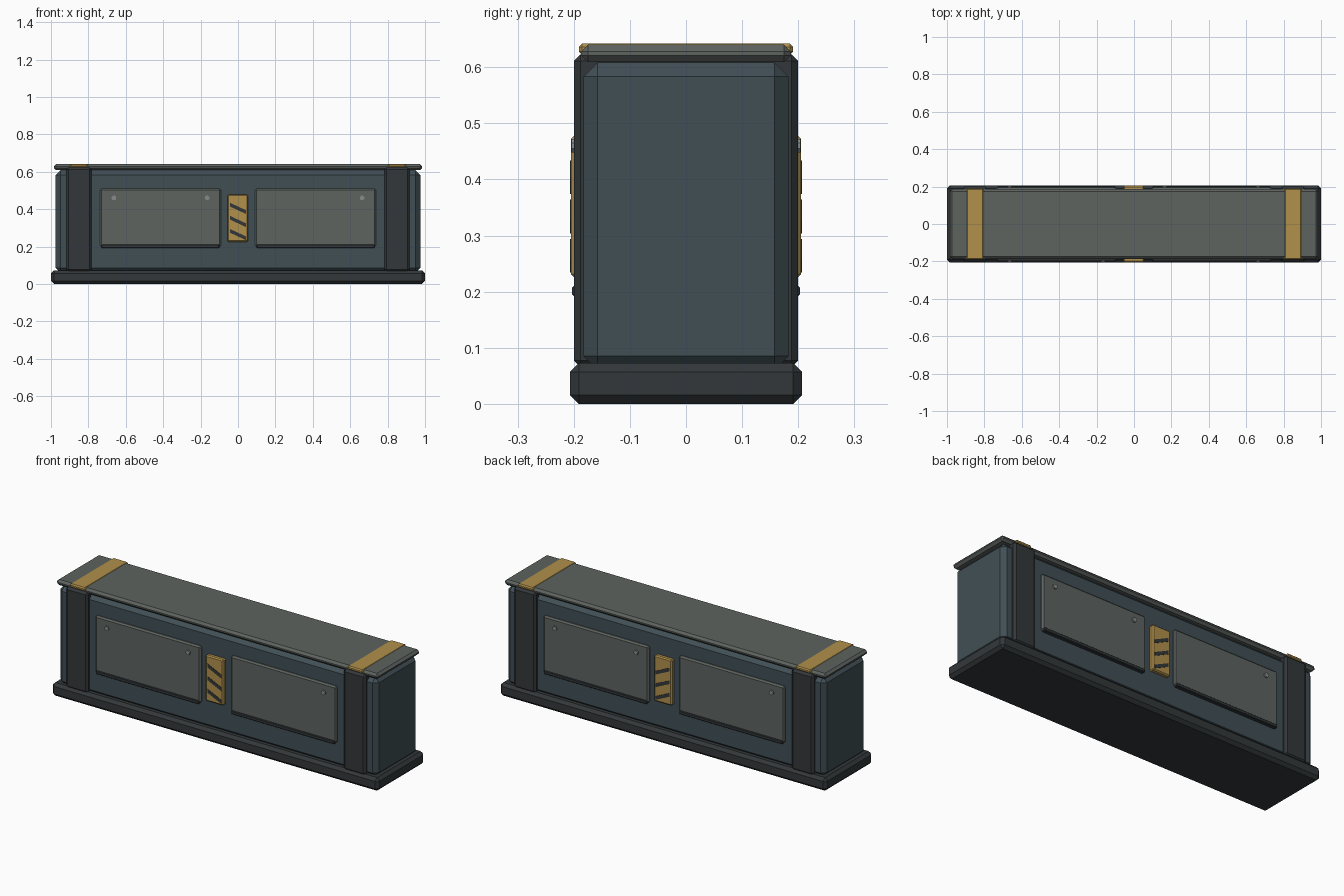
import bpy, bmesh, math

if "Cube" in bpy.data.objects:
    bpy.data.objects.remove(bpy.data.objects["Cube"])


def material(name, rgb):
    m = bpy.data.materials.new(name)
    m.diffuse_color = (*rgb, 1)
    m.use_nodes = True
    m.node_tree.nodes["Principled BSDF"].inputs["Base Color"].default_value = m.diffuse_color
    return m


SLATE = material("slate_paint", (0.052, 0.078, 0.09))
STEEL = material("grey_steel", (0.11, 0.125, 0.115))
DARK = material("dark_metal", (0.033, 0.039, 0.042))
GOLD = material("hazard_yellow", (0.44, 0.28, 0.07))
BOLT = material("bolt_metal", (0.25, 0.26, 0.26))


def finish(name, bm, mat):
    bmesh.ops.recalc_face_normals(bm, faces=bm.faces)
    me = bpy.data.meshes.new(name)
    bm.to_mesh(me)
    bm.free()
    me.materials.append(mat)
    ob = bpy.data.objects.new(name, me)
    bpy.context.collection.objects.link(ob)
    return ob


def box(name, x, y, z, mat, bevel=0.0):
    """Chamfered box from (min, max) ranges."""
    bm = bmesh.new()
    bmesh.ops.create_cube(bm, size=1)
    for v in bm.verts:
        v.co = [r[0] + (c + 0.5) * (r[1] - r[0]) for c, r in zip(v.co, (x, y, z))]
    if bevel:
        bmesh.ops.bevel(bm, geom=bm.edges[:], offset=bevel, segments=1,
                        profile=0.5, affect='EDGES')
    return finish(name, bm, mat)


def prism(name, outline, y0, y1, mat):
    """Extrude an XZ outline along y."""
    bm = bmesh.new()
    f = bm.faces.new([bm.verts.new((x, y0, z)) for x, z in outline])
    ext = bmesh.ops.extrude_face_region(bm, geom=[f])["geom"]
    for v in ext:
        if isinstance(v, bmesh.types.BMVert):
            v.co.y = y1
    return finish(name, bm, mat)


def span(side, a, b):
    return tuple(sorted((side * a, side * b)))


# Main block: plinth, body, lid
box("plinth", (-1, 1), (-0.207, 0.207), (0, 0.073), DARK, 0.016)
box("body", (-0.975, 0.975), (-0.183, 0.183), (0.06, 0.608), SLATE, 0.025)
box("lid", (-0.985, 0.985), (-0.187, 0.187), (0.609, 0.64), STEEL, 0.012)

# Pillars that wrap the body, and yellow bands over the lid
for s, end in ((-1, "left"), (1, "right")):
    box(f"{end}_pillar", span(s, 0.782, 0.918), (-0.2, 0.2), (0.065, 0.623), DARK, 0.012)
    box(f"{end}_lid_band", span(s, 0.803, 0.897), (-0.191, 0.191), (0.622, 0.642), GOLD, 0.006)

# Long faces, front and back
for s, face in ((-1, "front"), (1, "back")):
    for e, end in ((-1, "left"), (1, "right")):
        box(f"{face}_{end}_panel", span(e, 0.092, 0.738), span(s, 0.17, 0.196),
            (0.198, 0.51), STEEL, 0.008)
        box(f"{face}_{end}_panel_lip", span(e, 0.1, 0.73), span(s, 0.18, 0.203),
            (0.192, 0.21), DARK, 0.003)

    # Corner bolts: two on one panel, one on the other, swapped on the back
    for i, x in enumerate((-0.663, -0.165, 0.663)):
        bx = -s * x
        hexagon = [(bx + 0.013 * math.cos(k * math.pi / 4 + math.pi / 8),
                    0.46 + 0.013 * math.sin(k * math.pi / 4 + math.pi / 8)) for k in range(8)]
        prism(f"{face}_bolt_{i}", hexagon, s * 0.19, s * 0.204, BOLT)

    # Hazard plate with slanted dark stripes
    box(f"{face}_hazard_plate", (-0.056, 0.053), span(s, 0.17, 0.205), (0.225, 0.478), GOLD, 0.006)
    for i, z in enumerate((0.262, 0.332, 0.402)):
        stripe = [(-0.043, z + 0.012), (0.043, z - 0.028), (0.043, z - 0.008), (-0.043, z + 0.032)]
        prism(f"{face}_hazard_stripe_{i}", stripe, s * 0.2, s * 0.207, DARK)
